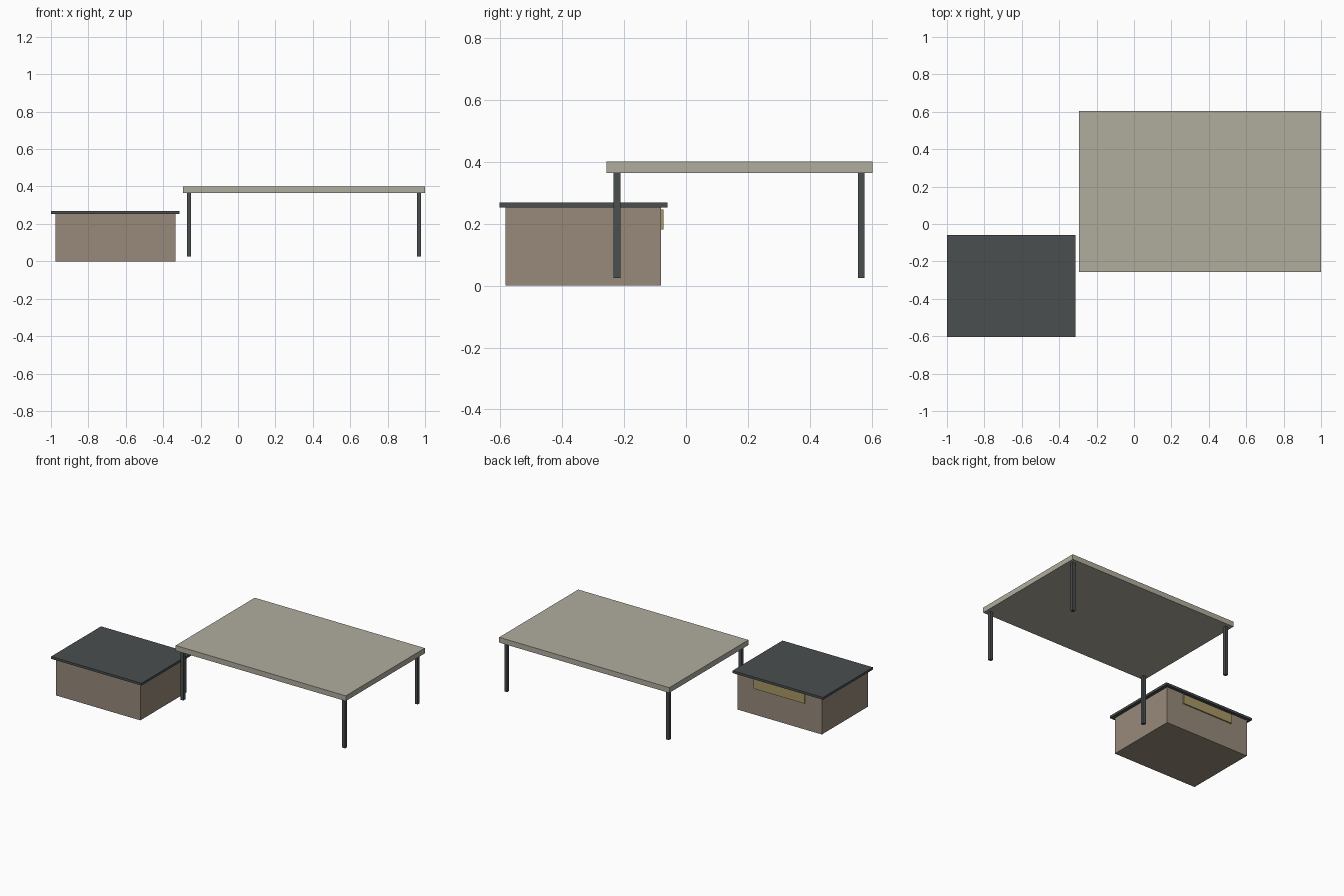
import bpy

default = bpy.data.objects.get("Cube")
if default:
    bpy.data.objects.remove(default, do_unlink=True)


def material(name, rgb):
    """Flat material from 0-255 display values, stored as linear."""
    linear = [((c / 255 + 0.055) / 1.055) ** 2.4 for c in rgb]
    mat = bpy.data.materials.new(name)
    mat.use_nodes = True
    mat.diffuse_color = (*linear, 1)
    shader = mat.node_tree.nodes["Principled BSDF"]
    shader.inputs["Base Color"].default_value = (*linear, 1)
    shader.inputs["Roughness"].default_value = 0.9
    return mat


def box(name, x, y, z, mat):
    """Box spanning the (low, high) range on each axis."""
    spans = (x, y, z)
    bpy.ops.mesh.primitive_cube_add(size=1, location=[(a + b) / 2 for a, b in spans])
    obj = bpy.context.object
    obj.name = name
    obj.scale = [b - a for a, b in spans]
    bpy.ops.object.transform_apply(location=False, rotation=False, scale=True)
    obj.data.materials.append(mat)
    return obj


wall = material("warm taupe wall", (151, 138, 122))
dark = material("dark slate metal", (74, 78, 80))
pale = material("pale stone canopy", (176, 172, 158))
gold = material("muted gold panel", (168, 152, 102))

# Small building with an overhanging flat roof
box("building_walls", (-0.977, -0.335), (-0.583, -0.081), (0, 0.253), wall)
box("building_roof", (-1, -0.312), (-0.603, -0.06), (0.253, 0.269), dark)

# Raised panel under the eave on the back wall
box("back_panel", (-0.849, -0.463), (-0.087, -0.073), (0.181, 0.246), gold)

# Canopy slab on four square posts
box("canopy_slab", (-0.295, 1), (-0.257, 0.603), (0.365, 0.401), pale)
POST = 0.0215
for side, x in (("right", -0.274), ("left", 0.957)):
    for end, y in (("front", -0.234), ("back", 0.556)):
        box(f"post_{end}_{side}", (x, x + POST), (y, y + POST), (0.025, 0.365), dark)
